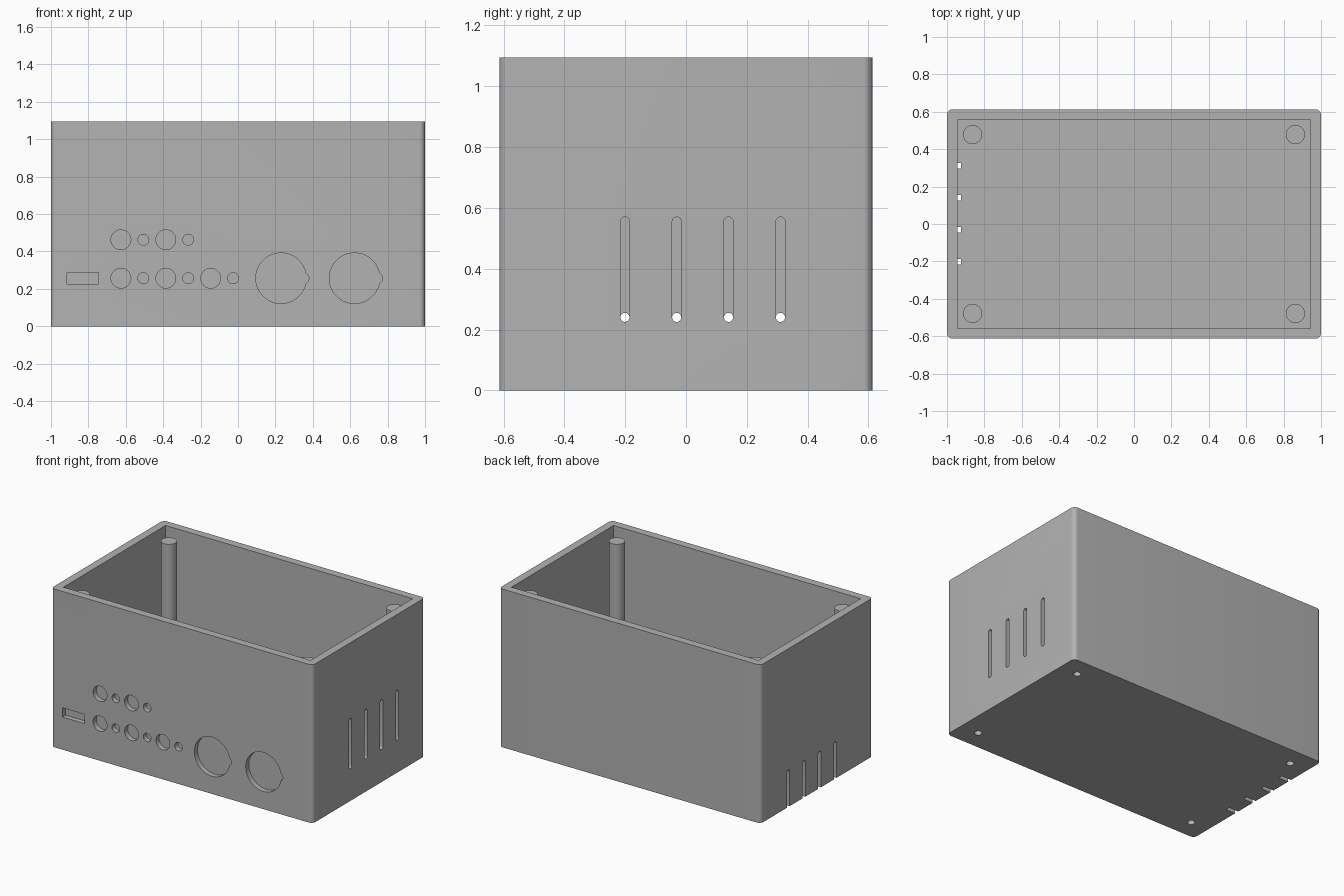
import bpy, bmesh
from math import sin, cos, radians

if "Cube" in bpy.data.objects:
    bpy.data.objects.remove(bpy.data.objects["Cube"], do_unlink=True)

WIDTH, DEPTH, HEIGHT, WALL = 1.0, 0.613, 1.094, 0.055   # half width, half depth
POST_X, POST_Y = 0.863, 0.478

grey = bpy.data.materials.new("plain grey")
grey.use_nodes = True
grey.diffuse_color = (0.45, 0.45, 0.45, 1)
grey.node_tree.nodes["Principled BSDF"].inputs["Base Color"].default_value = grey.diffuse_color


def arc(u, v, r, start=0, end=360, steps=32):
    """Points along an arc; a full circle leaves out its repeated last point."""
    count = steps if end - start == 360 else steps + 1
    angles = [radians(start + (end - start) * i / steps) for i in range(count)]
    return [(u + r * cos(a), v + r * sin(a)) for a in angles]


def rect(u0, v0, u1, v1):
    return [(u0, v0), (u1, v0), (u1, v1), (u0, v1)]


def slot(u, v0, v1, r):
    return arc(u, v1, r, 0, 180, 12) + arc(u, v0, r, 180, 360, 12)


def prism(bm, outline, axis, low, high):
    """Extrude a closed outline along an axis between two positions."""
    place = {"X": lambda u, v, d: (d, u, v),
             "Y": lambda u, v, d: (u, d, v),
             "Z": lambda u, v, d: (u, v, d)}[axis]
    ends = [[bm.verts.new(place(u, v, d)) for u, v in outline] for d in (low, high)]
    a, b = ends
    bm.faces.new(a)
    bm.faces.new(b[::-1])
    for i in range(len(a)):
        j = (i + 1) % len(a)
        bm.faces.new((a[i], b[i], b[j], a[j]))


def make(name, bm):
    bmesh.ops.recalc_face_normals(bm, faces=bm.faces)
    mesh = bpy.data.meshes.new(name)
    bm.to_mesh(mesh)
    bm.free()
    mesh.materials.append(grey)
    obj = bpy.data.objects.new(name, mesh)
    bpy.context.collection.objects.link(obj)
    return obj


def select(obj):
    bpy.ops.object.select_all(action="DESELECT")
    obj.select_set(True)
    bpy.context.view_layer.objects.active = obj


def cut(obj, cutter):
    cutter.hide_render = True
    mod = obj.modifiers.new("cut", "BOOLEAN")
    mod.operation, mod.solver, mod.object = "DIFFERENCE", "EXACT", cutter
    select(obj)
    bpy.ops.object.modifier_apply(modifier=mod.name)


# Outer shell with rounded upright corners
R = 0.03
shell = []
for i, (sx, sy) in enumerate([(1, 1), (-1, 1), (-1, -1), (1, -1)]):
    shell += arc(sx * (WIDTH - R), sy * (DEPTH - R), R, 90 * i, 90 * i + 90, 8)
bm = bmesh.new()
prism(bm, shell, "Z", 0, HEIGHT)
box = make("box", bm)

# Open inside
bm = bmesh.new()
prism(bm, rect(WALL - WIDTH, WALL - DEPTH, WIDTH - WALL, DEPTH - WALL), "Z", WALL, HEIGHT + 0.2)
cavity = make("cavity_cutter", bm)

# Recesses in the front panel
bm = bmesh.new()
panel = [rect(-0.914, 0.225, -0.746, 0.289)]
for z, count in ((0.257, 6), (0.463, 4)):
    for i in range(count):
        panel.append(arc(-0.626 + 0.12 * i, z, 0.029 if i % 2 else 0.053))
for x in (0.23, 0.623):
    panel.append(arc(x, 0.257, 0.135, 11.25, 348.75, 56)
                 + arc(x + 0.12, 0.257, 0.029, -64.8, 64.8, 12))
for outline in panel:
    prism(bm, outline, "Y", -DEPTH - 0.1, -DEPTH + 0.035)

# Vent slots: mid height on one side, running out through the floor on the other
for i in range(4):
    y = -0.201 + 0.1705 * i
    prism(bm, slot(y, 0.24, 0.555, 0.015), "X", 0.9, WIDTH + 0.1)
    prism(bm, slot(y, -0.075, 0.24, 0.015), "X", -WIDTH - 0.1, -0.925)

# Screw holes up into the posts
corners = [(sx * POST_X, sy * POST_Y) for sx in (-1, 1) for sy in (-1, 1)]
for x, y in corners:
    prism(bm, arc(x, y, 0.024), "Z", -0.1, 0.9)
openings = make("openings_cutter", bm)

cut(box, cavity)
cut(box, openings)

# Corner posts
bm = bmesh.new()
for x, y in corners:
    prism(bm, arc(x, y, 0.051), "Z", 0.02, 1.04)
posts = make("corner_posts", bm)
cut(posts, openings)

for cutter in (cavity, openings):
    bpy.data.objects.remove(cutter, do_unlink=True)
for obj in (box, posts):
    select(obj)
    bpy.ops.object.shade_smooth_by_angle(angle=radians(30))
